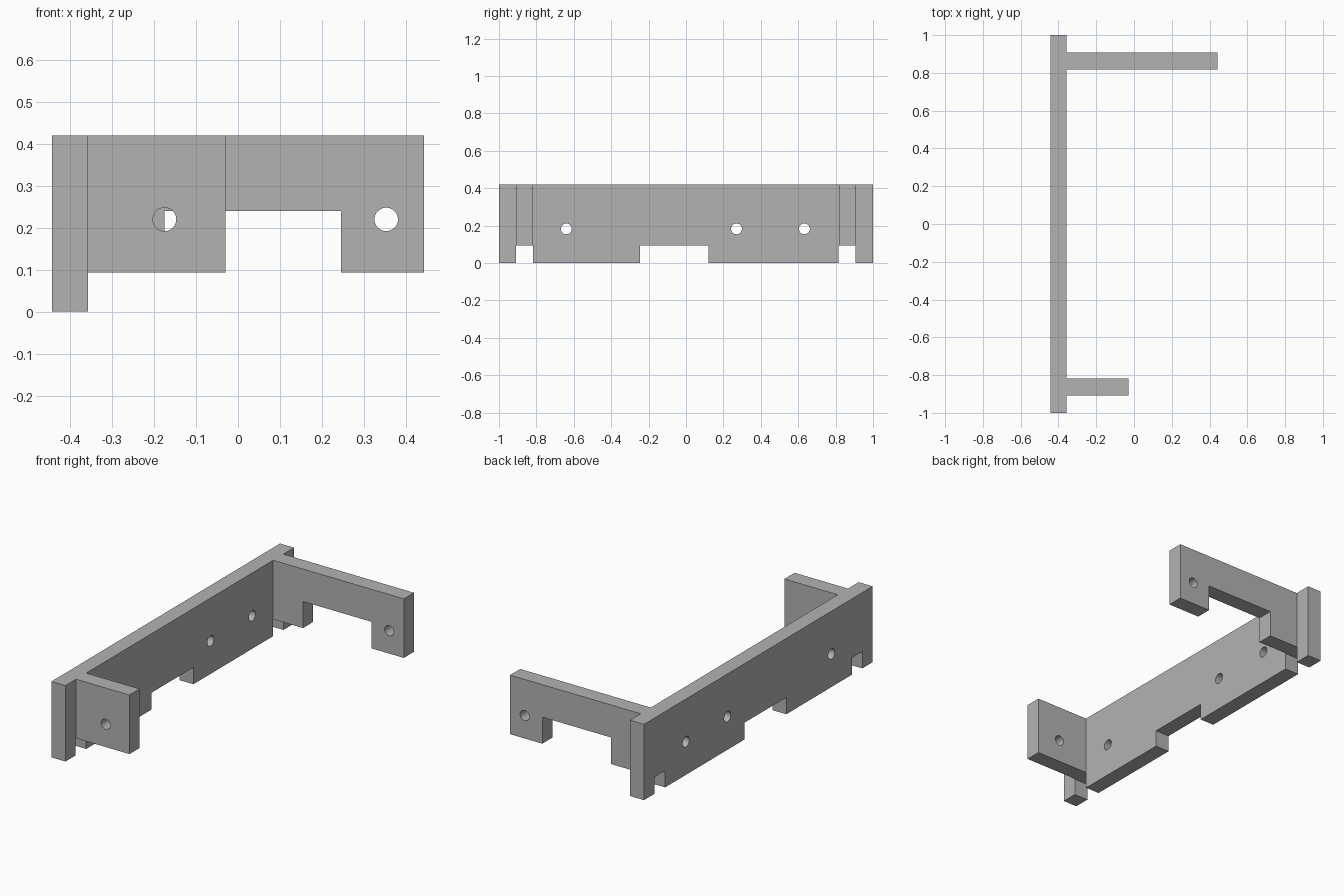
import bpy
import bmesh
from math import cos, sin, tau
from mathutils import Vector

cube = bpy.data.objects.get("Cube")
if cube:
    bpy.data.objects.remove(cube, do_unlink=True)

# Single grey material
grey = bpy.data.materials.new("mid_grey")
grey.use_nodes = True
colour = (0.45, 0.45, 0.45, 1)
grey.diffuse_color = colour
grey.node_tree.nodes["Principled BSDF"].inputs["Base Color"].default_value = colour

TOP = 0.42       # top edge of all parts
LEDGE = 0.093    # underside of the arms and top of the plate notches
INNER = -0.357   # inner face of the plate
OUTER = -0.443   # outer face of the plate


def circle(u, v, radius, sides=32):
    return [(u + radius * cos(tau * i / sides), v + radius * sin(tau * i / sides))
            for i in range(sides)]


def panel(name, outline, holes, axis, start, end):
    """Fill an outline with holes and extrude it along the x or y axis."""
    def place(u, v):
        return Vector((start, u, v)) if axis == "x" else Vector((u, start, v))

    bm = bmesh.new()
    for loop in [outline] + holes:
        verts = [bm.verts.new(place(u, v)) for u, v in loop]
        for a, b in zip(verts, verts[1:] + verts[:1]):
            bm.edges.new((a, b))
    bmesh.ops.triangle_fill(bm, edges=bm.edges[:], use_beauty=True)
    result = bmesh.ops.extrude_face_region(bm, geom=bm.faces[:], use_keep_orig=True)
    moved = [g for g in result["geom"] if isinstance(g, bmesh.types.BMVert)]
    shift = Vector((end - start, 0, 0)) if axis == "x" else Vector((0, end - start, 0))
    bmesh.ops.translate(bm, verts=moved, vec=shift)
    bmesh.ops.recalc_face_normals(bm, faces=bm.faces[:])
    mesh = bpy.data.meshes.new(name)
    bm.to_mesh(mesh)
    bm.free()
    mesh.materials.append(grey)
    obj = bpy.data.objects.new(name, mesh)
    bpy.context.collection.objects.link(obj)
    # Round hole walls shade smooth, all corners stay sharp
    bpy.ops.object.select_all(action="DESELECT")
    obj.select_set(True)
    bpy.context.view_layer.objects.active = obj
    bpy.ops.object.shade_smooth_by_angle()
    return obj


# Long plate with three notches along the bottom and three screw holes
plate = [(-1, TOP), (-1, 0)]
for a, b in [(-0.91, -0.818), (-0.245, 0.12), (0.815, 0.907)]:
    plate += [(a, 0), (a, LEDGE), (b, LEDGE), (b, 0)]
plate += [(1, 0), (1, TOP)]
plate_holes = [circle(y, 0.183, 0.029) for y in (-0.64, 0.27, 0.633)]
panel("long_plate", plate, plate_holes, "x", OUTER, INNER)

# Short front arm
short = [(INNER, LEDGE), (-0.03, LEDGE), (-0.03, TOP), (INNER, TOP)]
panel("short_front_arm", short, [circle(-0.175, 0.22, 0.028)], "y", -0.907, -0.818)

# Long back arm, cut away underneath
tip, arch = 0.443, 0.24
long_arm = [(INNER, LEDGE), (-0.175, LEDGE), (-0.175, arch), (0.245, arch),
            (0.245, LEDGE), (tip, LEDGE), (tip, TOP), (INNER, TOP)]
panel("long_back_arm", long_arm, [circle(0.353, 0.22, 0.028)], "y", 0.818, 0.907)
